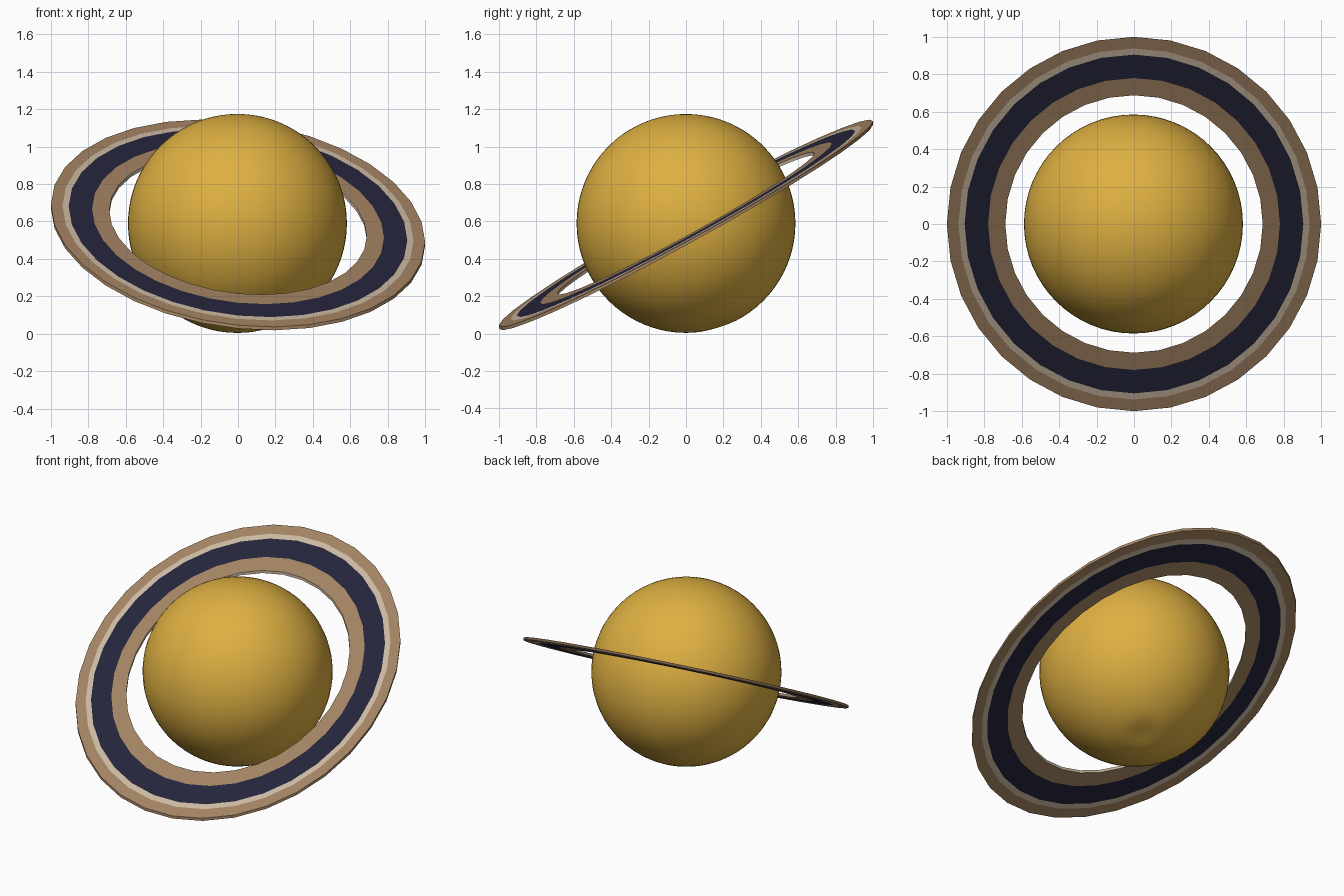
import bpy, bmesh, math
from mathutils import Vector

if "Cube" in bpy.data.objects:
    bpy.data.objects.remove(bpy.data.objects["Cube"])


def material(name, rgb):
    # sRGB 0-255 to linear
    lin = [((c / 255 + 0.055) / 1.055) ** 2.4 for c in rgb]
    m = bpy.data.materials.new(name)
    m.diffuse_color = (*lin, 1)
    m.use_nodes = True
    m.node_tree.nodes["Principled BSDF"].inputs["Base Color"].default_value = m.diffuse_color
    return m


gold = material("gold", (222, 176, 66))
brown = material("brown", (163, 131, 98))
cream = material("cream", (203, 184, 160))
navy = material("navy", (37, 37, 60))


def finish(name, bm, mats):
    me = bpy.data.meshes.new(name)
    bmesh.ops.recalc_face_normals(bm, faces=bm.faces)
    bm.to_mesh(me)
    bm.free()
    for m in mats:
        me.materials.append(m)
    ob = bpy.data.objects.new(name, me)
    bpy.context.collection.objects.link(ob)
    bpy.ops.object.select_all(action='DESELECT')
    ob.select_set(True)
    bpy.context.view_layer.objects.active = ob
    bpy.ops.object.shade_smooth_by_angle(angle=math.radians(30))
    return ob


# Planet globe with one shallow dent low on the back right
R, CENTRE = 0.585, Vector((-0.003, 0, 0.589))
bm = bmesh.new()
bmesh.ops.create_uvsphere(bm, u_segments=64, v_segments=40, radius=R)
dent = Vector((0.08, 0.17, -0.55)).normalized() * R
for v in bm.verts:
    d = (v.co - dent).length / 0.14
    if d < 1:
        v.co *= 1 - 0.025 * (1 - d * d) ** 2
    v.co += CENTRE
finish("planet", bm, [gold])

# Tilted ring: a flat banded section swept around a circle
SEG, HALF = 32, 0.009
RADII = [0.688, 0.78, 0.905, 0.938, 1.0]
BANDS = [1, 2, 0, 1]          # navy sits in slot 2
BANDS = [0, 2, 1, 0]          # brown, navy, cream, brown from the inside out
section = [(r, HALF) for r in RADII] + [(r, -HALF) for r in reversed(RADII)]
slots = BANDS + [0] + BANDS[::-1] + [1]   # top, outer rim, underside, inner rim

bm = bmesh.new()
loops = []
for i in range(SEG):
    a = 2 * math.pi * i / SEG
    loop = []
    for r, h in section:
        x, y = r * math.cos(a), r * math.sin(a)
        loop.append(bm.verts.new((x, y, 0.581 - 0.10 * x + 0.545 * y + h)))
    loops.append(loop)
n = len(section)
for i in range(SEG):
    p, q = loops[i], loops[(i + 1) % SEG]
    for j in range(n):
        k = (j + 1) % n
        f = bm.faces.new((p[j], q[j], q[k], p[k]))
        f.material_index = slots[j]
finish("ring", bm, [brown, cream, navy])
